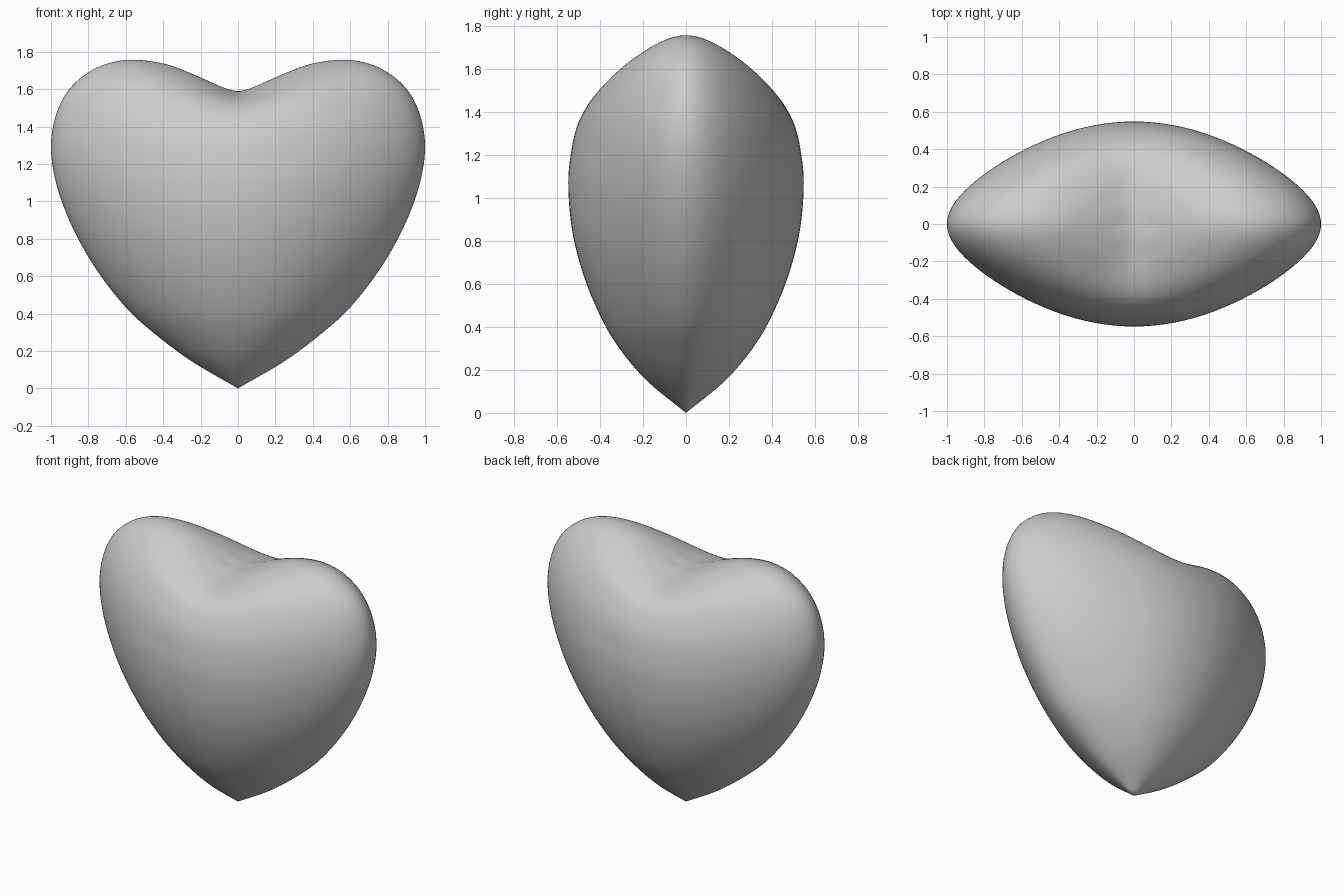
import bpy, bmesh, math
from mathutils import Vector

if "Cube" in bpy.data.objects:
    bpy.data.objects.remove(bpy.data.objects["Cube"])

STEPS, SIDES = 5, 112

# Matching profiles from bottom tip, over the top, to the notch:
# (half width, its height, half depth, its height)
rows = [Vector(r) for r in (
    (0, 0, 0, 0), (.245, .143, .175, .143), (.438, .286, .30, .286), (.60, .433, .39, .433),
    (.757, .635, .475, .635), (.88, .85, .53, .85), (.965, 1.07, .548, 1.07),
    (1.0, 1.275, .532, 1.23), (.977, 1.45, .505, 1.34), (.91, 1.59, .465, 1.42),
    (.80, 1.69, .425, 1.475), (.68, 1.742, .375, 1.515), (.55, 1.757, .31, 1.545),
    (.39, 1.735, .23, 1.565), (.257, 1.687, .15, 1.578), (.15, 1.64, .09, 1.586),
    (.07, 1.604, .04, 1.589), (0, 1.59, 0, 1.59))]


def smooth_rows(points):
    """Catmull-Rom through the rows: sharp at the tip, rounded at the notch."""
    e = points[-2]
    p = [points[0] * 2 - points[1]] + points + [Vector((-e[0], e[1], -e[2], e[3]))]
    out = []
    for i in range(1, len(p) - 2):
        a, b, c, d = p[i - 1:i + 3]
        for k in range(STEPS):
            t = k / STEPS
            out.append(0.5 * (2 * b + (c - a) * t + (2 * a - 5 * b + 4 * c - d) * t ** 2
                              + (3 * b - a - 3 * c + d) * t ** 3))
    return out[1:]


def lobe_weight(c, e=0.3):
    """0 on the middle plane, 1 at the sides, rounded in the valley."""
    return (math.sqrt(c * c + e * e) - e) / (math.sqrt(1 + e * e) - e)


# Heart: rings around z, from the tip up to the notch
bm = bmesh.new()
tip = bm.verts.new((0, 0, 0))
rings = []
for width, zw, depth, zd in smooth_rows(rows):
    ring = []
    for i in range(SIDES):
        a = 2 * math.pi * i / SIDES
        c, s = math.cos(a), math.sin(a)
        w = lobe_weight(c)
        ring.append(bm.verts.new((width * c, depth * s * (1 - 0.26 * c * c),
                                  zw * w + zd * (1 - w))))
    rings.append(ring)
notch = bm.verts.new((0, 0, rows[-1][1]))

for i in range(SIDES):
    k = (i + 1) % SIDES
    bm.faces.new((tip, rings[0][k], rings[0][i]))
    bm.faces.new((notch, rings[-1][i], rings[-1][k]))
    for a, b in zip(rings, rings[1:]):
        bm.faces.new((a[i], a[k], b[k], b[i]))
bmesh.ops.recalc_face_normals(bm, faces=bm.faces)
for f in bm.faces:
    f.smooth = True

mesh = bpy.data.meshes.new("heart")
bm.to_mesh(mesh)
bm.free()
bpy.context.collection.objects.link(bpy.data.objects.new("heart", mesh))
